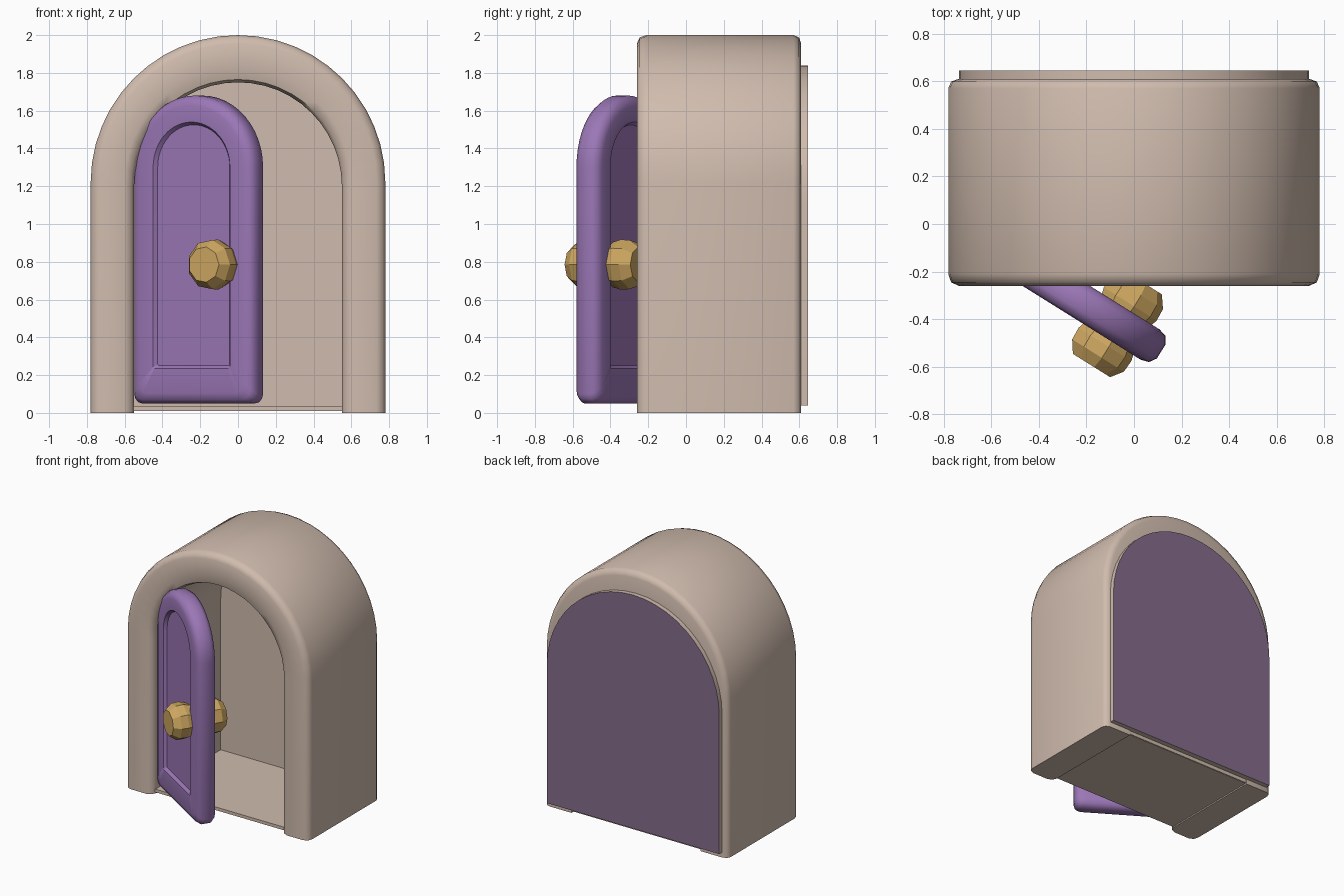
import bpy, bmesh, math
from mathutils import Matrix

if "Cube" in bpy.data.objects:
    bpy.data.objects.remove(bpy.data.objects["Cube"])


def material(name, col):
    m = bpy.data.materials.new(name)
    m.diffuse_color = (*col, 1)
    m.use_nodes = True
    m.node_tree.nodes["Principled BSDF"].inputs["Base Color"].default_value = m.diffuse_color
    return m


STONE = material("beige stone", (0.63, 0.50, 0.42))
PURPLE = material("door purple", (0.33, 0.185, 0.47))
DULL = material("dull purple", (0.23, 0.15, 0.26))
GOLD = material("brass", (0.62, 0.39, 0.12))


def arch(hw, z0, spring, c=0.0, n=24):
    """Arch outline from bottom left over the top to bottom right."""
    if c:
        left = [(-hw + c * (1 - math.sin(a)), z0 + c * (1 - math.cos(a)))
                for a in (0, math.pi / 6, math.pi / 3, math.pi / 2)]
    else:
        left = [(-hw, z0)]
    arc = [(-hw * math.cos(math.pi * i / n), spring + hw * math.sin(math.pi * i / n))
           for i in range(n + 1)]
    return left + arc + [(-x, z) for x, z in reversed(left)]


def loft(name, sections, mat, ring=False, smooth=35):
    """Skin arch sections (outline, y). ring=True: a hollow arch standing on two feet."""
    bm = bmesh.new()
    rows = [[bm.verts.new((x, y, z)) for x, z in pts] for pts, y in sections]
    m, n = len(rows), len(rows[0])
    for i in range(m if ring else m - 1):
        a, b = rows[i], rows[(i + 1) % m]
        for j in range(n - 1 if ring else n):
            k = (j + 1) % n
            bm.faces.new((a[j], a[k], b[k], b[j]))
    if ring:
        bm.faces.new([r[0] for r in rows])
        bm.faces.new([r[-1] for r in rows])
    else:
        bm.faces.new(rows[0])
        bm.faces.new(rows[-1])
    return finish(name, bm, mat, smooth)


def finish(name, bm, mat, smooth=None):
    bmesh.ops.recalc_face_normals(bm, faces=bm.faces[:])
    me = bpy.data.meshes.new(name)
    bm.to_mesh(me)
    bm.free()
    me.materials.append(mat)
    ob = bpy.data.objects.new(name, me)
    bpy.context.collection.objects.link(ob)
    if smooth:
        bpy.ops.object.select_all(action='DESELECT')
        ob.select_set(True)
        bpy.context.view_layer.objects.active = ob
        bpy.ops.object.shade_smooth_by_angle(angle=math.radians(smooth))
    return ob


# Stone arch: rounded cross-section swept around the opening
F, B, SP = -0.26, 0.61, 1.22
profile = [(0.55, B), (0.55, F + 0.05), (0.565, F + 0.015), (0.60, F),
           (0.735, F), (0.768, F + 0.015), (0.78, F + 0.05),
           (0.78, B - 0.04), (0.768, B - 0.012), (0.735, B)]
loft("stone_arch", [(arch(hw, 0.0, SP - 0.02 * (hw < 0.6)), y) for hw, y in profile],
     STONE, ring=True, smooth=50)

# Inner back wall
loft("inner_back_wall", [(arch(0.56, 0.012, 1.2), 0.575), (arch(0.56, 0.012, 1.2), 0.605)], STONE)

# Floor slab
bm = bmesh.new()
bmesh.ops.create_cube(bm, size=1, matrix=Matrix.Translation((0, 0.19, 0.022))
                      @ Matrix.Diagonal((1.12, 0.82, 0.024, 1)))
finish("floor", bm, STONE)

# Back plate: stone rim with a purple rear face
plate = loft("back_plate", [(arch(0.735, 0.04, 1.105), 0.60), (arch(0.735, 0.04, 1.105), 0.645)], STONE)
plate.data.materials.append(DULL)
for p in plate.data.polygons:
    if p.normal.y > 0.9:
        p.material_index = 1

# Open door with rounded rim and a recessed panel on both sides
HINGE = Matrix.Translation((-0.208, -0.334, 0)) @ Matrix.Rotation(math.radians(-32), 4, 'Z')
half = [(0.225, 0.25, 0.05), (0.24, 0.235, 0.072), (0.325, 0.105, 0.075),
        (0.36, 0.07, 0.065), (0.38, 0.05, 0.035)]
steps = [(hw, z, -y) for hw, z, y in half] + [(hw, z, y) for hw, z, y in reversed(half)]
door = loft("door", [(arch(hw, z, 1.30, 0.05 if hw > 0.3 else 0.01), y) for hw, z, y in steps],
            PURPLE, smooth=45)
door.matrix_world = HINGE

# Faceted knobs on both faces
for name, side in (("front_knob", -1), ("rear_knob", 1)):
    bm = bmesh.new()
    N = 9
    rows = []
    for r, d in ((0.115, 0.03), (0.135, 0.10), (0.132, 0.155), (0.095, 0.205)):
        rows.append([bm.verts.new((0.16 + r * math.cos(2 * math.pi * i / N), side * d,
                                   0.785 + r * math.sin(2 * math.pi * i / N))) for i in range(N)])
    for a, b in zip(rows, rows[1:]):
        for i in range(N):
            k = (i + 1) % N
            bm.faces.new((a[i], a[k], b[k], b[i]))
    bm.faces.new(rows[0])
    bm.faces.new(rows[-1])
    finish(name, bm, GOLD).matrix_world = HINGE
